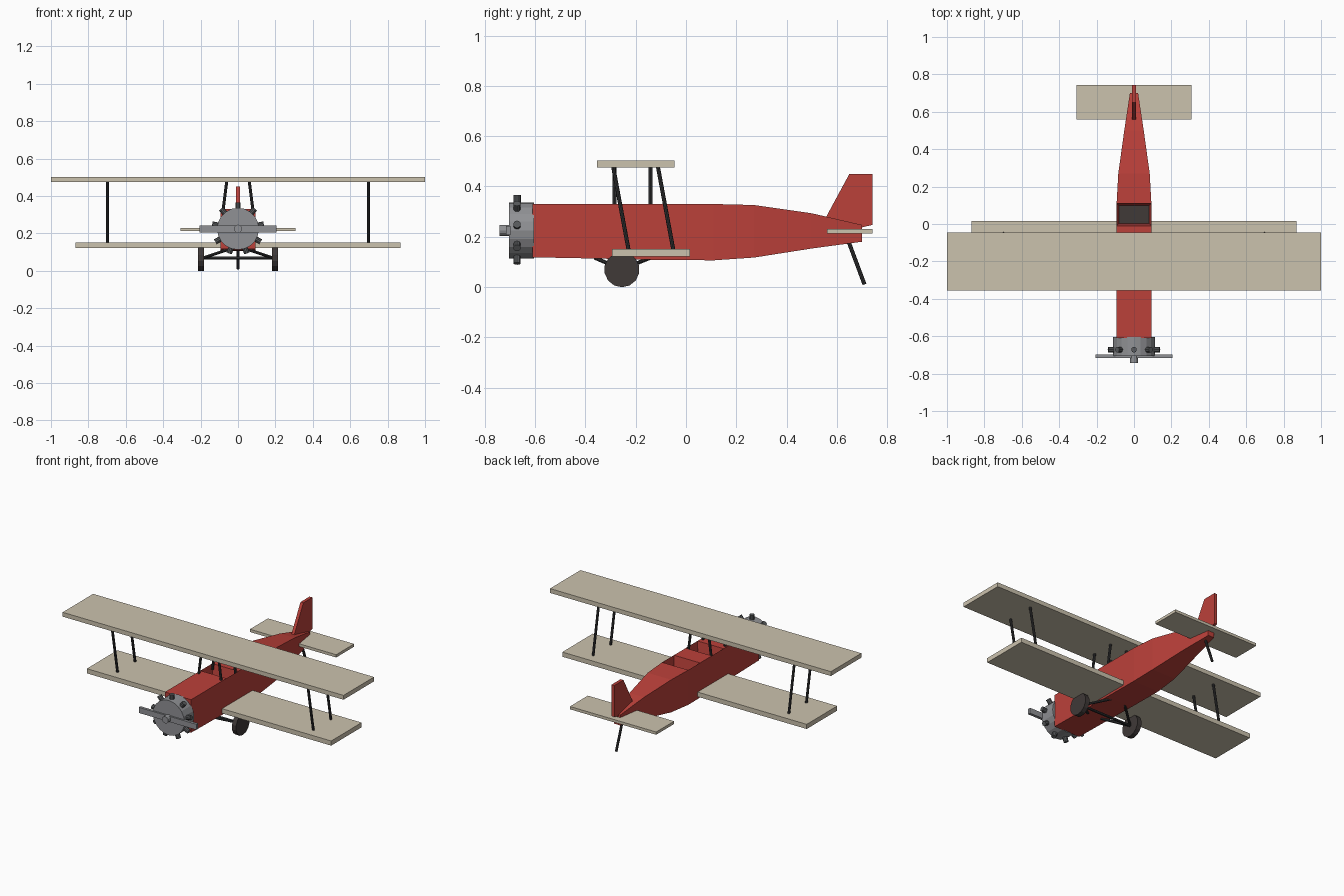
import bpy, bmesh, math
from mathutils import Vector

if "Cube" in bpy.data.objects:
    bpy.data.objects.remove(bpy.data.objects["Cube"])


def mat(name, rgb):
    m = bpy.data.materials.new(name)
    m.diffuse_color = (*rgb, 1)
    m.use_nodes = True
    m.node_tree.nodes["Principled BSDF"].inputs["Base Color"].default_value = m.diffuse_color
    return m


RED = mat("red", (0.50, 0.052, 0.042))
CREAM = mat("cream fabric", (0.60, 0.54, 0.42))
GREY = mat("metal grey", (0.28, 0.285, 0.30))
DGREY = mat("dark grey", (0.10, 0.105, 0.11))
BLACK = mat("strut black", (0.035, 0.035, 0.037))
RUBBER = mat("rubber brown", (0.05, 0.041, 0.039))


def finish(bm, name, *mats):
    bmesh.ops.recalc_face_normals(bm, faces=bm.faces)
    me = bpy.data.meshes.new(name)
    bm.to_mesh(me)
    bm.free()
    for m in mats:
        me.materials.append(m)
    ob = bpy.data.objects.new(name, me)
    bpy.context.collection.objects.link(ob)
    return ob


def box(name, lo, hi, m):
    bm = bmesh.new()
    bmesh.ops.create_cube(bm, size=1)
    for v in bm.verts:
        v.co = [lo[i] + (v.co[i] + 0.5) * (hi[i] - lo[i]) for i in range(3)]
    return finish(bm, name, m)


def rod(name, a, b, r, m, sides=8):
    a, b = Vector(a), Vector(b)
    bm = bmesh.new()
    bmesh.ops.create_cone(bm, cap_ends=True, segments=sides, radius1=r, radius2=r, depth=(b - a).length)
    q = (b - a).to_track_quat('Z', 'Y')
    for v in bm.verts:
        v.co = q @ v.co + (a + b) / 2
    return finish(bm, name, m)


# fuselage: rectangular stations (y, half width, bottom, top)
stations = [(-0.61, 0.093, 0.118, 0.33), (-0.25, 0.093, 0.111, 0.33), (-0.13, 0.093, 0.108, 0.33),
            (-0.01, 0.093, 0.107, 0.33), (0.11, 0.093, 0.106, 0.33), (0.27, 0.084, 0.117, 0.326),
            (0.50, 0.052, 0.153, 0.293), (0.70, 0.022, 0.18, 0.247)]
bm = bmesh.new()
rings = [[bm.verts.new(c) for c in ((-w, y, b), (w, y, b), (w, y, t), (-w, y, t))]
         for y, w, b, t in stations]
cockpits = []
for i in range(len(rings) - 1):
    for k in range(4):
        n = (k + 1) % 4
        f = bm.faces.new((rings[i][k], rings[i][n], rings[i + 1][n], rings[i + 1][k]))
        if k == 2 and i in (1, 3):
            cockpits.append(f)
bm.faces.new(rings[0])
bm.faces.new(rings[-1])
bmesh.ops.recalc_face_normals(bm, faces=bm.faces)
# two sunken cockpits with dark floors
bmesh.ops.inset_individual(bm, faces=cockpits, thickness=0.017, depth=-0.10)
for f in cockpits:
    f.material_index = 1
finish(bm, "fuselage", RED, RUBBER)

# wings and tailplane
box("upper_wing", (-1, -0.355, 0.475), (1, -0.045, 0.503), CREAM)
box("lower_wing", (-0.87, -0.295, 0.122), (0.87, 0.015, 0.152), CREAM)
box("tailplane", (-0.307, 0.56, 0.212), (0.307, 0.742, 0.23), CREAM)

# tail fin
bm = bmesh.new()
prof = [(0.55, 0.265), (0.65, 0.45), (0.742, 0.45), (0.742, 0.247), (0.69, 0.235)]
f = bm.faces.new([bm.verts.new((-0.01, y, z)) for y, z in prof])
ext = bmesh.ops.extrude_face_region(bm, geom=[f])["geom"]
bmesh.ops.translate(bm, vec=(0.02, 0, 0), verts=[g for g in ext if isinstance(g, bmesh.types.BMVert)])
finish(bm, "tail_fin", RED)

# radial engine, propeller and hub
CZ = 0.225
rod("engine_drum", (0, -0.705, CZ), (0, -0.605, CZ), 0.112, GREY, 20)
for i in range(9):
    a = math.tau * i / 9
    s, c = math.sin(a), math.cos(a)
    rod(f"engine_cylinder_{i + 1}", (0.09 * s, -0.672, CZ + 0.09 * c),
        (0.14 * s, -0.672, CZ + 0.14 * c), 0.015, DGREY, 10)
box("propeller", (-0.205, -0.716, 0.206), (0.205, -0.698, 0.242), GREY)
rod("propeller_hub", (0, -0.742, CZ), (0, -0.695, CZ), 0.022, GREY, 12)

# struts, undercarriage legs and wheels on both sides
for s, side in ((-1, "left"), (1, "right")):
    for y, pos in ((-0.29, "front"), (-0.112, "rear")):
        rod(f"{side}_{pos}_wing_strut", (s * 0.697, y, 0.48), (s * 0.697, y + 0.062, 0.145), 0.008, BLACK)
    for y, pos in ((-0.285, "front"), (-0.141, "rear")):
        rod(f"{side}_{pos}_cabane_strut", (s * 0.06, y, 0.48), (s * 0.083, y, 0.30), 0.008, BLACK)
    for y, pos in ((-0.36, "front"), (-0.145, "rear")):
        rod(f"{side}_{pos}_gear_leg", (s * 0.185, -0.255, 0.07), (s * 0.05, y, 0.115), 0.008, BLACK)
    rod(f"{side}_wheel", (s * 0.183, -0.255, 0.069), (s * 0.213, -0.255, 0.069), 0.07, RUBBER, 14)
rod("axle", (-0.19, -0.255, 0.07), (0.19, -0.255, 0.07), 0.008, BLACK)
rod("tail_skid", (0, 0.645, 0.185), (0, 0.71, 0.01), 0.008, BLACK)
